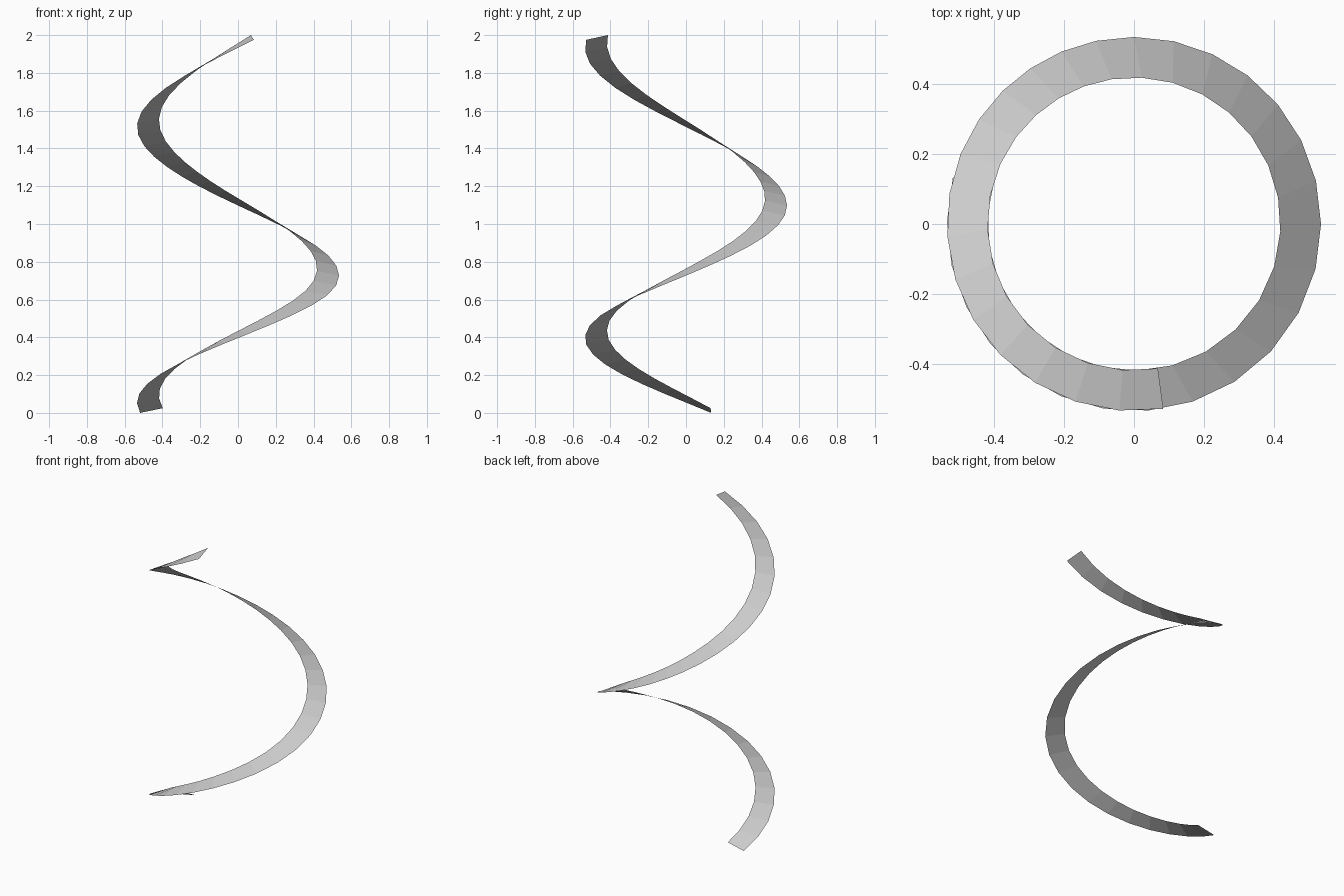
import bpy, bmesh, math

if "Cube" in bpy.data.objects:
    bpy.data.objects.remove(bpy.data.objects["Cube"])

OUTER, INNER, TILT, STEPS = 0.535, 0.419, 0.025, 36

# knots along the ribbon: step, outer angle (deg), outer height, inner edge lag (deg)
KNOTS = [
    (0, 165.6, 0.0, -3.7),
    (9, 288.3, 0.465, -3.2),
    (14, 360.0, 0.727, -3.0),
    (21, 450.0, 1.098, -3.0),
    (27, 518.0, 1.412, -2.2),
    (36, 639.0, 1.975, 0.4),
]


def slope(k, c):
    a, b = KNOTS[max(k - 1, 0)], KNOTS[min(k + 1, len(KNOTS) - 1)]
    return (b[c] - a[c]) / (b[0] - a[0])


def sample(s, c):
    """Smooth (Hermite) value of knot column c at step s."""
    k = max(i for i in range(len(KNOTS) - 1) if KNOTS[i][0] <= s)
    p, q = KNOTS[k], KNOTS[k + 1]
    h = q[0] - p[0]
    t = (s - p[0]) / h
    return ((2*t**3 - 3*t**2 + 1) * p[c] + (t**3 - 2*t**2 + t) * h * slope(k, c)
            + (3*t**2 - 2*t**3) * q[c] + (t**3 - t**2) * h * slope(k + 1, c))


def polar(r, deg, z):
    a = math.radians(deg)
    return (r * math.cos(a), r * math.sin(a), z)


# spiral ribbon: one flat strip climbing counter-clockwise, inner edge slightly higher
bm = bmesh.new()
rows = []
for s in range(STEPS + 1):
    ang, z, lag = (sample(s, c) for c in (1, 2, 3))
    rows.append((bm.verts.new(polar(OUTER, ang, z)),
                 bm.verts.new(polar(INNER, ang + lag, z + TILT))))
for (o0, i0), (o1, i1) in zip(rows, rows[1:]):
    bm.faces.new((o0, o1, i1, i0))

mesh = bpy.data.meshes.new("spiral_ribbon")
bm.to_mesh(mesh)
bm.free()
grey = bpy.data.materials.new("light grey")
grey.diffuse_color = (0.6, 0.6, 0.6, 1)
grey.use_nodes = True
grey.node_tree.nodes["Principled BSDF"].inputs["Base Color"].default_value = grey.diffuse_color
mesh.materials.append(grey)
bpy.context.collection.objects.link(bpy.data.objects.new("spiral_ribbon", mesh))
